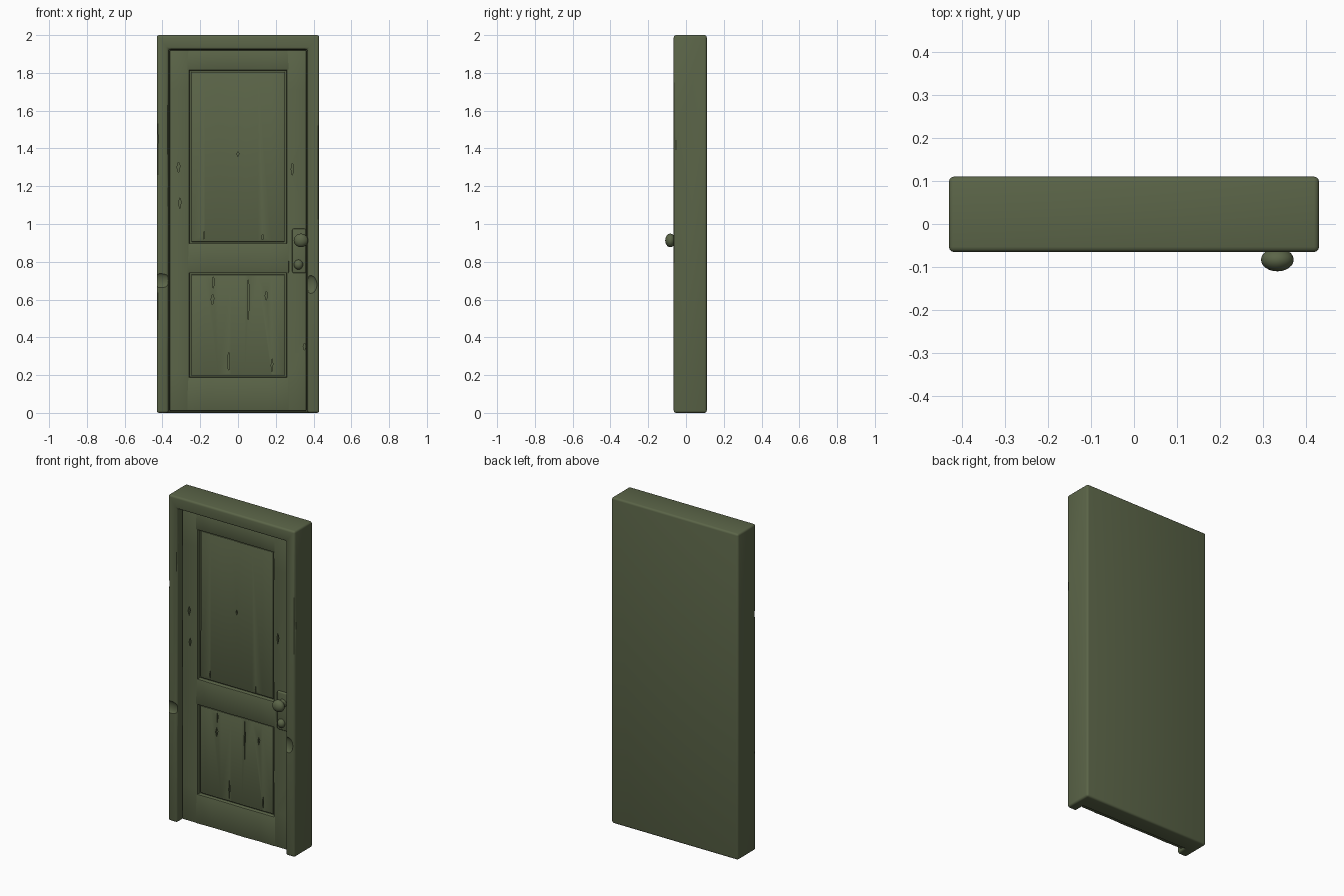
import bpy, bmesh, random
from mathutils import Matrix, Vector

if "Cube" in bpy.data.objects:
    bpy.data.objects.remove(bpy.data.objects["Cube"])

random.seed(4)
olive = bpy.data.materials.new("olive_green")
olive.diffuse_color = (0.105, 0.13, 0.065, 1)
olive.use_nodes = True
olive.node_tree.nodes["Principled BSDF"].inputs["Base Color"].default_value = olive.diffuse_color


def add(name, bm):
    bmesh.ops.recalc_face_normals(bm, faces=bm.faces)
    me = bpy.data.meshes.new(name)
    bm.to_mesh(me)
    bm.free()
    ob = bpy.data.objects.new(name, me)
    bpy.context.collection.objects.link(ob)
    me.materials.append(olive)
    return ob


def box(name, x, y, z, slices=1, axis=2, wobble=0.0):
    """Box from ranges; optional slices along an axis with uneven front."""
    bm = bmesh.new()
    lo, hi = Vector((x[0], y[0], z[0])), Vector((x[1], y[1], z[1]))
    bmesh.ops.create_cube(bm, size=1, matrix=Matrix.Translation((lo + hi) / 2)
                          @ Matrix.Diagonal((*(hi - lo), 1)))
    for i in range(1, slices):
        co = lo.copy()
        co[axis] += (hi[axis] - lo[axis]) * i / slices
        no = Vector((0, 0, 0))
        no[axis] = 1
        bmesh.ops.bisect_plane(bm, geom=bm.verts[:] + bm.edges[:] + bm.faces[:],
                               plane_co=co, plane_no=no)
    for v in bm.verts:
        if v.co.y < y[0] + 1e-4:
            v.co.y += random.uniform(-wobble, wobble)
    return add(name, bm)


def ball(name, centre, radii):
    bm = bmesh.new()
    bmesh.ops.create_uvsphere(bm, u_segments=24, v_segments=14, radius=1,
                              matrix=Matrix.Translation(centre) @ Matrix.Diagonal((*radii, 1)))
    return add(name, bm)


def diamonds(name, marks):
    """Thin upright diamond prisms that cut cracks and knots: x, z, width, height."""
    bm = bmesh.new()
    for x, z, w, h in marks:
        pts = [(x - w / 2, z), (x, z - h / 2), (x + w / 2, z + h * 0.1), (x, z + h / 2)]
        f = bm.faces.new([bm.verts.new((a, -0.08, b)) for a, b in pts])
        r = bmesh.ops.extrude_face_region(bm, geom=[f])
        for v in r["geom"]:
            if isinstance(v, bmesh.types.BMVert):
                v.co.y = -0.003
    return add(name, bm)


def cut(ob, cutter):
    m = ob.modifiers.new("cut", "BOOLEAN")
    m.operation, m.solver, m.object = "DIFFERENCE", "EXACT", cutter


def bevel(ob, width, seg=3):
    m = ob.modifiers.new("bevel", "BEVEL")
    m.width, m.segments, m.limit_method = width, seg, "ANGLE"


helpers, parts = [], []

# Frame: one solid block with an open-bottomed recess
frame = box("door_frame", (-0.43, 0.43), (-0.065, 0.11), (0, 2))
recess = box("recess_cutter", (-0.368, 0.368), (-0.3, 0.0), (-0.2, 1.925))
cut(frame, recess)
bevel(frame, 0.012)
helpers.append(recess)
parts.append(frame)

# Worn chips along the frame edges: position and radii
for i, (c, r) in enumerate([((-0.41, -0.072, 0.70), (0.06, 0.02, 0.04)),
                            ((0.385, -0.072, 0.68), (0.035, 0.022, 0.05)),
                            ((-0.435, -0.07, 1.45), (0.015, 0.02, 0.06)),
                            ((0.436, -0.07, 1.42), (0.013, 0.02, 0.08)),
                            ((-0.36, -0.07, 1.58), (0.014, 0.02, 0.05)),
                            ((-0.436, -0.07, 0.60), (0.013, 0.02, 0.05))]):
    chip = ball(f"chip_cutter_{i}", c, r)
    cut(frame, chip)
    helpers.append(chip)

# Door leaf: stiles and rails
F = (-0.025, 0.03)
stiles = [box(n, x, F, (0.01, 1.92), 9, 2, 0.002) for n, x in
          (("left_stile", (-0.362, -0.257)), ("right_stile", (0.257, 0.362)))]
rails = [box(n, (-0.27, 0.27), (F[0] - 0.001, F[1]), z, 5, 0, 0.002) for n, z in
         (("top_rail", (1.813, 1.92)), ("middle_rail", (0.74, 0.898)),
          ("bottom_rail", (0.01, 0.19)))]

# Recessed panels
panels = [box(n, (-0.247, 0.247), (-0.013, 0.03), z, 7, 0, 0.0015) for n, z in
          (("upper_panel", (0.905, 1.806)), ("lower_panel", (0.197, 0.733)))]
for ob in stiles + rails + panels:
    bevel(ob, 0.006, 2)
    parts.append(ob)

# Cracks and knots in the wood
cracks = diamonds("crack_cutter", [
    (0.055, 0.60, 0.009, 0.25), (-0.05, 0.27, 0.009, 0.12), (0.18, 0.25, 0.009, 0.09),
    (-0.135, 0.60, 0.016, 0.06), (0.15, 0.62, 0.014, 0.05), (-0.13, 0.69, 0.007, 0.08),
    (-0.315, 1.30, 0.017, 0.06), (-0.308, 1.11, 0.014, 0.06), (0.288, 1.29, 0.014, 0.07),
    (0.0, 1.37, 0.012, 0.03), (-0.18, 0.94, 0.007, 0.06), (0.13, 0.93, 0.007, 0.04),
    (0.352, 0.35, 0.014, 0.04)])
for ob in stiles + panels:
    cut(ob, cracks)
helpers.append(cracks)

# Handle: plate, neck, knob and lock
plate = box("handle_plate", (0.287, 0.36), (-0.035, 0.0), (0.74, 0.975))
bevel(plate, 0.008)
bm = bmesh.new()
bmesh.ops.create_cone(bm, cap_ends=True, segments=20, radius1=0.026, radius2=0.018, depth=0.06,
                      matrix=Matrix.Translation((0.33, -0.055, 0.91))
                      @ Matrix.Rotation(1.5708, 4, "X"))
parts += [plate, add("knob_neck", bm),
          ball("door_knob", (0.333, -0.083, 0.913), (0.038, 0.027, 0.036)),
          ball("lock_cylinder", (0.32, -0.036, 0.785), (0.024, 0.022, 0.026))]

# Apply modifiers, smooth shading, remove cutters
for ob in parts:
    bpy.ops.object.select_all(action="DESELECT")
    ob.select_set(True)
    bpy.context.view_layer.objects.active = ob
    bpy.ops.object.convert(target="MESH")
    bpy.ops.object.shade_smooth_by_angle(angle=0.7)
for ob in helpers:
    bpy.data.objects.remove(ob)
